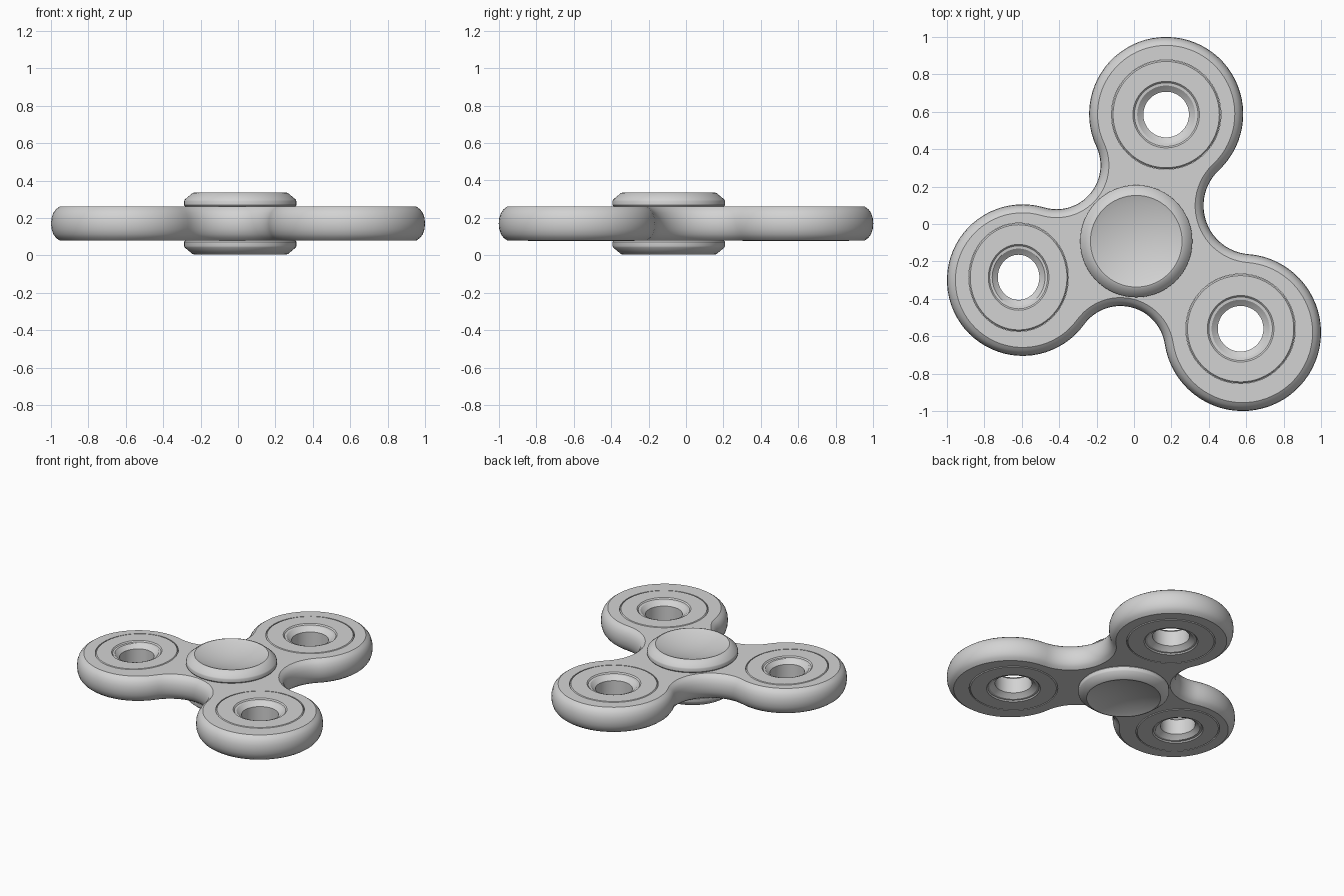
import bpy, bmesh, math
from mathutils import Vector

if "Cube" in bpy.data.objects:
    bpy.data.objects.remove(bpy.data.objects["Cube"], do_unlink=True)

grey = bpy.data.materials.new("light grey")
grey.use_nodes = True
grey.diffuse_color = (0.65, 0.65, 0.65, 1)
grey.node_tree.nodes["Principled BSDF"].inputs["Base Color"].default_value = grey.diffuse_color

MID = 0.17     # height of the middle plane
HALF = 0.09    # half thickness of the body

# Lobes counter-clockwise: centre, radius, fillet to the next lobe, bearing centre, bearing scale
LOBES = [
    ("back", Vector((0.172, 0.588)), 0.412, 0.235, (0.172, 0.585), (1, 1)),
    ("left_side", Vector((-0.595, -0.3)), 0.405, 0.24, (-0.617, -0.285), (0.91, 0.99)),
    ("front", Vector((0.58, -0.58)), 0.42, 0.26, (0.57, -0.56), (1, 1)),
]


def finish(name, bm):
    bmesh.ops.remove_doubles(bm, verts=bm.verts, dist=0.0001)
    bmesh.ops.recalc_face_normals(bm, faces=bm.faces)
    mesh = bpy.data.meshes.new(name)
    bm.to_mesh(mesh)
    bm.free()
    mesh.materials.append(grey)
    obj = bpy.data.objects.new(name, mesh)
    bpy.context.collection.objects.link(obj)
    bpy.ops.object.select_all(action="DESELECT")
    obj.select_set(True)
    bpy.context.view_layer.objects.active = obj
    bpy.ops.object.shade_smooth_by_angle(angle=math.radians(30))
    return obj


def ring(bm, points, z):
    verts = [bm.verts.new((p[0], p[1], z)) for p in points]
    for a, b in zip(verts, verts[1:] + verts[:1]):
        bm.edges.new((a, b))
    return verts


def bridge(bm, a, b):
    n = len(a)
    for i in range(n):
        j = (i + 1) % n
        bm.faces.new((a[i], a[j], b[j], b[i]))


def ellipse(centre, radius, scale=(1, 1), n=64):
    return [(centre[0] + radius * scale[0] * math.cos(math.tau * i / n),
             centre[1] + radius * scale[1] * math.sin(math.tau * i / n)) for i in range(n)]


def lathe(name, centre, profile, scale=(1, 1), closed=False):
    bm = bmesh.new()
    rings = [ring(bm, ellipse(centre, max(r, 0.0002), scale), z) for r, z in profile]
    for a, b in zip(rings, rings[1:]):
        bridge(bm, a, b)
    if closed:
        bridge(bm, rings[-1], rings[0])
    else:
        bm.faces.new(rings[0])
        bm.faces.new(rings[-1])
    return finish(name, bm)


def fillet_centre(i):
    _, a, ra, f, *_ = LOBES[i]
    _, b, rb, *_ = LOBES[(i + 1) % 3]
    d = (b - a).length
    along = ((ra + f) ** 2 - (rb + f) ** 2 + d * d) / (2 * d)
    u = (b - a) / d
    return a + u * along + Vector((u.y, -u.x)) * math.sqrt((ra + f) ** 2 - along ** 2)


def arc(centre, radius, start, end, turn, n):
    a0 = math.atan2(*(start - centre).yx)
    sweep = (turn * (math.atan2(*(end - centre).yx) - a0)) % math.tau
    return [centre + radius * Vector((math.cos(a0 + turn * sweep * k / n),
                                      math.sin(a0 + turn * sweep * k / n))) for k in range(n)]


def outline(inset):
    """Tangent arcs: a convex one round each lobe, then a concave one to the next."""
    points = []
    for i, (_, c, r, f, *_) in enumerate(LOBES):
        before, after = fillet_centre(i - 1 if i else 2), fillet_centre(i)
        points += arc(c, r - inset, before, after, 1, 48)
        points += arc(after, f + inset, c, LOBES[(i + 1) % 3][1], -1, 24)
    return points


# Three-lobed body with a rounded rim and an opening for each bearing
bm = bmesh.new()
half_rim = [(0.045, HALF), (0.026, 0.076), (0.012, 0.057), (0.003, 0.03)]
rim = [(i, -z) for i, z in half_rim] + [(0, 0)] + [(i, z) for i, z in reversed(half_rim)]
loops = [ring(bm, outline(i), MID + z) for i, z in rim]
for a, b in zip(loops, loops[1:]):
    bridge(bm, a, b)
caps = {-1: [loops[0]], 1: [loops[-1]]}
for _, _, _, _, centre, scale in LOBES:
    walls = {s: ring(bm, ellipse(centre, 0.293, scale), MID + s * HALF) for s in caps}
    bridge(bm, walls[-1], walls[1])
    for s in caps:
        caps[s].append(walls[s])
for s, borders in caps.items():
    edges = [bm.edges.get((a, b)) for loop in borders for a, b in zip(loop, loop[1:] + loop[:1])]
    bmesh.ops.triangle_fill(bm, use_beauty=True, use_dissolve=False, edges=edges, normal=(0, 0, s))
finish("body", bm)

# Ring bearings with a funnel-shaped bore
half = [(0.292, 0.083), (0.284, 0.092), (0.178, 0.092), (0.17, 0.084),
        (0.155, 0.082), (0.137, 0.066), (0.122, 0.055)]
bearing = [(r, MID + z) for r, z in half] + [(r, MID - z) for r, z in reversed(half)]
for name, _, _, _, centre, scale in LOBES:
    lathe(name + "_bearing", centre, bearing, scale, closed=True)

# Central hub with a dished finger pad on both sides
dish = [(0.235 * k / 8, 0.122 + 0.04 * (k / 8) ** 2) for k in range(9)]
half = dish + [(0.245, 0.166), (0.255, 0.163), (0.297, 0.128), (0.3, 0.12), (0.3, 0.098), (0.292, 0.088)]
hub = [(r, MID + z) for r, z in half] + [(r, MID - z) for r, z in reversed(half)]
lathe("hub", (0.012, -0.092), hub)
